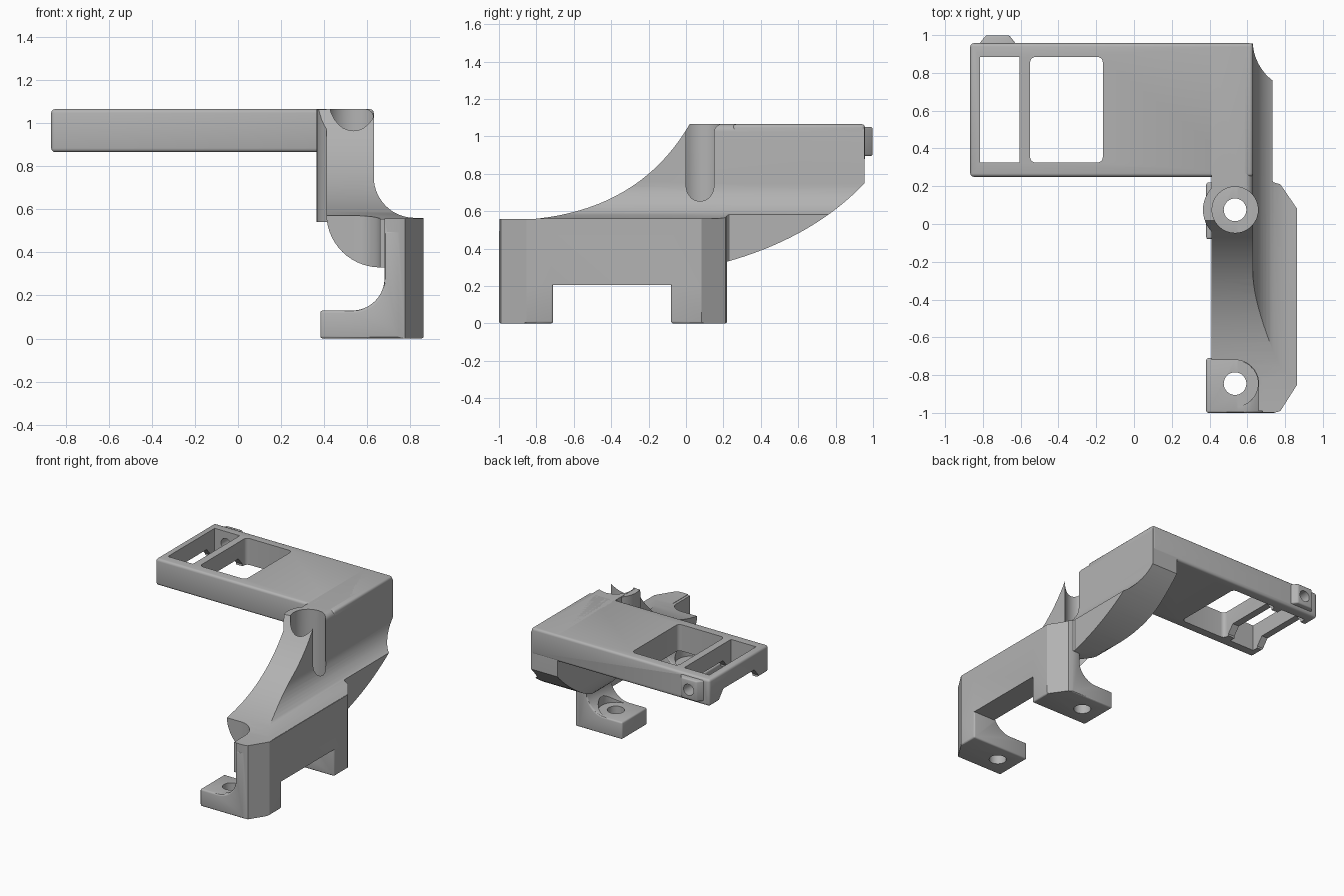
import bpy, bmesh, math
from mathutils import Vector

if "Cube" in bpy.data.objects:
    bpy.data.objects.remove(bpy.data.objects["Cube"], do_unlink=True)

grey = bpy.data.materials.new("plain grey")
grey.use_nodes = True
grey.diffuse_color = (0.45, 0.45, 0.45, 1)
grey.node_tree.nodes["Principled BSDF"].inputs["Base Color"].default_value = grey.diffuse_color

AXES = {"x": lambda u, v, w: (w, u, v),
        "y": lambda u, v, w: (u, w, v),
        "z": lambda u, v, w: (u, v, w)}


def arc(cx, cy, r, start, end, n=14):
    angles = [math.radians(start + (end - start) * i / n) for i in range(n + 1)]
    return [(cx + r * math.cos(a), cy + r * math.sin(a)) for a in angles]


def curve(a, b, c, n=20):
    a, b, c = Vector(a), Vector(b), Vector(c)
    return [tuple(a * (1 - t) ** 2 + b * 2 * t * (1 - t) + c * t * t)
            for t in (i / n for i in range(n + 1))]


def rect(u0, u1, v0, v1):
    return [(u0, v0), (u1, v0), (u1, v1), (u0, v1)]


def prism(name, outline, axis, lo, hi, bevel=0.0):
    """Extrude a 2D outline along an axis, with optional rounded edges."""
    bm = bmesh.new()
    put = AXES[axis]
    ends = [[bm.verts.new(put(u, v, w)) for u, v in outline] for w in (lo, hi)]
    bm.faces.new(ends[0])
    bm.faces.new(ends[1])
    n = len(outline)
    for i in range(n):
        j = (i + 1) % n
        bm.faces.new((ends[0][i], ends[0][j], ends[1][j], ends[1][i]))
    bmesh.ops.recalc_face_normals(bm, faces=bm.faces)
    mesh = bpy.data.meshes.new(name)
    bm.to_mesh(mesh)
    bm.free()
    mesh.materials.append(grey)
    ob = bpy.data.objects.new(name, mesh)
    bpy.context.collection.objects.link(ob)
    if bevel:
        mod = ob.modifiers.new("round", "BEVEL")
        mod.width, mod.segments = bevel, 3
        mod.limit_method, mod.angle_limit = "ANGLE", math.radians(40)
    return ob


def combine(ob, operation, *others):
    """Apply booleans and remove the helpers."""
    for other in others:
        mod = ob.modifiers.new("combine", "BOOLEAN")
        mod.operation, mod.object, mod.solver = operation, other, "EXACT"
    bpy.context.view_layer.update()
    graph = bpy.context.evaluated_depsgraph_get()
    mesh = bpy.data.meshes.new_from_object(ob.evaluated_get(graph), depsgraph=graph)
    ob.modifiers.clear()
    ob.data = mesh
    for other in others:
        bpy.data.objects.remove(other, do_unlink=True)


HOLE_X, HOLE_Y = 0.535, (-0.845, 0.075)
TOP = 1.065

# Web: cross-section with rounded belly and flared side, trimmed by a side profile
section = ([(0.41, TOP)] + arc(0.41, 0.58, 0.0, 0, 0, 1)[:1]
           + arc(0.66, 0.58, 0.25, 180, 270)[1:] + [(0.86, 0.33), (0.86, 0.56)]
           + arc(0.82, 0.75, 0.19, 270, 180) + arc(0.59, TOP - 0.04, 0.04, 0, 90, 6))
bracket = prism("bracket", section, "y", -0.99, 0.96)

# Sleeve around the screwdriver channel
sleeve = prism("sleeve", arc(HOLE_X, HOLE_Y[1], 0.17, 90, 270, 24)
               + [(0.6, HOLE_Y[1] - 0.17), (0.6, HOLE_Y[1] + 0.17)], "z", 0.54, TOP - 0.002)
combine(bracket, "UNION", sleeve)

side = ([(-1.1, 0.3), (-1.1, 0.555)] + curve((-0.85, 0.555), (-0.25, 0.6), (0.02, TOP + 0.001))
        + arc(0.925, TOP - 0.029, 0.03, 90, 0, 5)
        + curve((0.955, 0.75), (0.68, 0.46), (0.22, 0.33)) + [(0.2, 0.3)])
combine(bracket, "INTERSECT", prism("side_trim", side, "x", 0.2, 1.0))

# Outer wall and two L-shaped feet
wall = prism("wall", rect(0.68, 0.862, 0.205, 0.558), "y", -0.998, 0.218)
foot_shape = ([(0.382, 0), (0.862, 0), (0.862, 0.5), (0.68, 0.5)]
              + arc(0.53, 0.28, 0.15, 0, -90) + [(0.382, 0.13)])
feet = [prism("foot", foot_shape, "y", y0, y1, 0.012)
        for y0, y1 in ((-1.0, -0.71), (-0.08, 0.22))]
combine(bracket, "UNION", wall, *feet)

# Plan trim gives the chamfered wall ends and the narrower rear
plan = [(0.3, -1.0), (0.74, -1.0), (0.775, -0.99), (0.864, -0.85), (0.864, 0.08),
        (0.775, 0.21), (0.74, 0.22), (0.732, 0.23), (0.732, 0.97), (0.3, 0.97)]
combine(bracket, "INTERSECT", prism("plan_trim", plan, "z", -0.1, 1.2))

# Screw holes, tall channel at the rear foot, open clearance over the front foot
cuts = [prism("hole", arc(HOLE_X, y, 0.06, 0, 348.75, 31), "z", -0.1, 0.3) for y in HOLE_Y]
cuts.append(prism("channel", arc(HOLE_X, HOLE_Y[1], 0.122, 0, 348.75, 31), "z", 0.131, 1.2))
clearance = ([(0.3, -1.1), (HOLE_X + 0.125, -1.1)]
             + arc(HOLE_X, HOLE_Y[0], 0.125, 0, 90) + [(0.3, HOLE_Y[0] + 0.125)])
cuts.append(prism("clearance", clearance, "z", 0.29, 0.8))
cuts.append(prism("screw_seat", arc(HOLE_X, HOLE_Y[0], 0.122, 0, 348.75, 31), "z", 0.131, 0.4))
combine(bracket, "DIFFERENCE", *cuts)

# Top plate with rounded edges
plate = prism("top_plate", rect(-0.867, 0.63, 0.25, 0.957), "z", 0.865, TOP, 0.018)
lug = prism("screw_lug", [(-0.83, 0.94), (-0.815, 0.96), (-0.785, 0.998), (-0.66, 0.998),
                          (-0.63, 0.96), (-0.615, 0.94)], "z", 0.895, 1.05, 0.01)
combine(plate, "UNION", lug)

# Windows, underside notches in the cross members and the lug screw hole
window = prism("window", arc(-0.195, 0.855, 0.03, 0, 90, 5) + arc(-0.52, 0.855, 0.03, 90, 180, 5)
               + arc(-0.52, 0.355, 0.03, 180, 270, 5) + arc(-0.195, 0.355, 0.03, 270, 360, 5),
               "z", 0.7, 1.2)
slot = prism("slot", rect(-0.815, -0.605, 0.325, 0.885), "z", 0.7, 1.2)
notch = prism("notch", [(0.37, 0.8), (0.84, 0.8), (0.84, 0.88), (0.79, 0.94),
                        (0.42, 0.94), (0.37, 0.88)], "x", -1.0, -0.54)
screw = prism("lug_hole", arc(-0.72, 0.97, 0.042, 0, 345, 23), "y", 0.8, 1.1)
combine(plate, "DIFFERENCE", window, slot, notch, screw)

# Smooth the curved surfaces, keep the edges crisp
for ob in (bracket, plate):
    bpy.ops.object.select_all(action="DESELECT")
    ob.select_set(True)
    bpy.context.view_layer.objects.active = ob
    bpy.ops.object.shade_smooth_by_angle(angle=math.radians(30))
